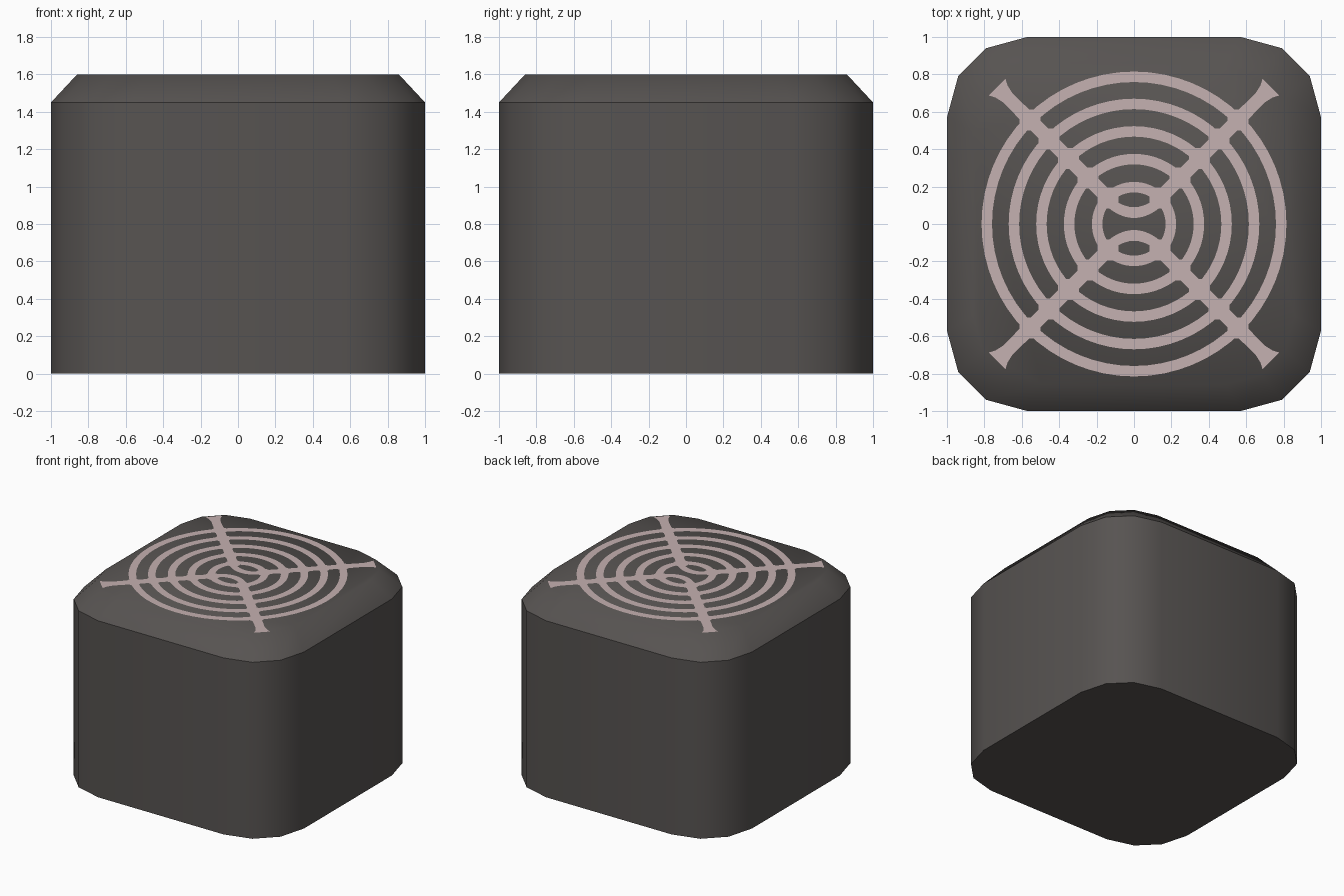
import bpy, bmesh, math

if "Cube" in bpy.data.objects:
    bpy.data.objects.remove(bpy.data.objects["Cube"])

def material(name, col):
    m = bpy.data.materials.new(name)
    m.diffuse_color = (*col, 1)
    m.use_nodes = True
    m.node_tree.nodes["Principled BSDF"].inputs["Base Color"].default_value = m.diffuse_color
    return m

dark = material("dark_grey", (0.095, 0.087, 0.083))
pink = material("dusty_pink", (0.56, 0.44, 0.44))

def finish(bm, name, mat):
    me = bpy.data.meshes.new(name)
    bm.to_mesh(me)
    bm.free()
    me.materials.append(mat)
    ob = bpy.data.objects.new(name, me)
    bpy.context.collection.objects.link(ob)
    return ob

# Body: rounded square outline, straight walls, bevelled top
corner = [(1, 0.57), (0.94, 0.79), (0.79, 0.94), (0.57, 1)]
outline = []
for q in range(4):
    for x, y in corner:
        for _ in range(q):
            x, y = -y, x
        outline.append((x, y))
bm = bmesh.new()
rings = [[bm.verts.new((x * s, y * s, z)) for x, y in outline]
         for s, z in ((1, 0), (1, 1.45), (0.86, 1.6))]
n = len(outline)
for a, b in zip(rings, rings[1:]):
    for i in range(n):
        j = (i + 1) % n
        bm.faces.new((a[i], a[j], b[j], b[i]))
bm.faces.new(rings[0][::-1])
bm.faces.new(rings[-1])
for f in bm.faces:
    f.smooth = True
# Sharp edges around the base and the shoulder
for e in bm.edges:
    za, zb = (v.co.z for v in e.verts)
    if za == zb and za < 1.5:
        e.smooth = False
finish(bm, "body", dark)

# Grille: thin painted pattern on the flat top
Z = 1.603
bm = bmesh.new()

def poly(pts):
    f = bm.faces.new([bm.verts.new((x, y, Z)) for x, y in pts])
    f.normal_update()
    if f.normal.z < 0:
        f.normal_flip()

def strip(a, b):
    for i in range(len(a) - 1):
        poly((a[i], a[i + 1], b[i + 1], b[i]))

def circle(r):
    return [(r * math.cos(math.tau * i / 64), r * math.sin(math.tau * i / 64))
            for i in range(65)]

radii = [0.815, 0.67, 0.523, 0.375, 0.225]
for r in radii:
    strip(circle(r), circle(r - 0.056))

# Spoke along the diagonal: distance from centre, half width
spoke = [(0.17, 0.036), (0.86, 0.036), (0.95, 0.034), (1.0, 0.045), (1.035, 0.063)]
h = math.sqrt(0.5)
for sx in (1, -1):
    for sy in (1, -1):
        sides = [[(sx * h * (d - k * w), sy * h * (d + k * w)) for d, w in spoke]
                 for k in (1, -1)]
        strip(*sides)
        # Fillets where the spoke crosses the rings
        for r in radii:
            c, s = h * (r - 0.028), 0.056
            poly([(sx * (c + a * s), sy * (c + b * s))
                  for a, b in ((-1, -1), (1, -1), (1, 1), (-1, 1))])

# Curved links joining each pair of spokes near the centre
for sy in (1, -1):
    xs = [-0.15 + 0.025 * i for i in range(13)]
    strip([(x, sy * (0.032 + 2.9 * x * x)) for x in xs],
          [(x, sy * (0.09 + 3.4 * x * x)) for x in xs])
finish(bm, "top_grille", pink)
